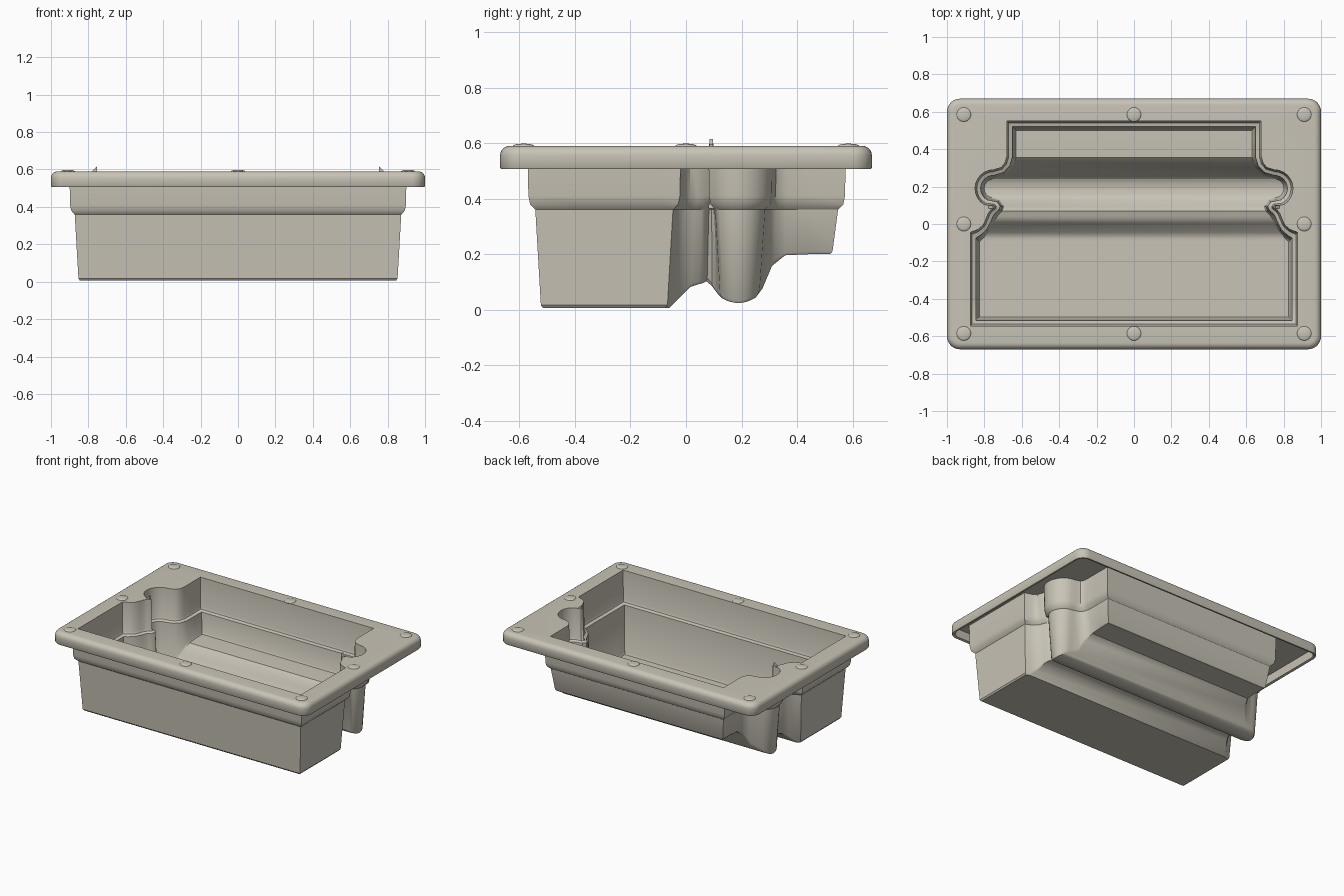
import bpy, bmesh, math
from mathutils import Vector

if "Cube" in bpy.data.objects:
    bpy.data.objects.remove(bpy.data.objects["Cube"])

plastic = bpy.data.materials.new("warm_grey_plastic")
plastic.diffuse_color = (0.58, 0.55, 0.47, 1)
plastic.use_nodes = True
plastic.node_tree.nodes["Principled BSDF"].inputs["Base Color"].default_value = plastic.diffuse_color

# Right half of the cavity outline, front to back: x, y, inward direction
half = [(.875, -.545, -1, 1), (.875, -.4, -1, 0), (.875, -.15, -1, 0), (.875, -.1, -1, -.3),
        (.875, -.045, -1, -1), (.835, -.03, -.5, -1), (.805, -.005, -.6, -.8),
        (.79, .03, -.85, -.5), (.78, .055, -.9, -.4), (.765, .075, -.85, -.5),
        (.75, .083, -.9, -.3), (.745, .092, -1, .1), (.755, .1, -.8, .6)]
for a in range(-60, 91, 15):                      # round side lobe
    c, s = math.cos(math.radians(a)), math.sin(math.radians(a))
    half.append((.75 + .1 * c, .19 + .1 * s, -c, -s))
half += [(.71, .302, -.4, -.9), (.69, .325, -.85, -.5), (.68, .36, -1, -.1),
         (.68, .45, -1, 0), (.68, .55, -1, -1)]

# Floor height along y
floor = [(-1, .006), (-.06, .006), (-.04, .02), (-.01, .065), (.02, .085), (.06, .095),
         (.085, .108), (.1, .07), (.13, .04), (.16, .027), (.19, .023), (.22, .028), (.25, .042),
         (.275, .075), (.3, .14), (.32, .175), (.35, .195), (.4, .2), (1, .2)]


def floor_z(y):
    for (y0, z0), (y1, z1) in zip(floor, floor[1:]):
        if y <= y1:
            return z0 + (z1 - z0) * (y - y0) / (y1 - y0)


bm = bmesh.new()


def cavity_ring(d, z):
    """Closed outline moved inward by d; z may be a function of (y)."""
    pts = []
    for x, y, nx, ny in half:
        px, py = x + nx * d, y + ny * d
        pts.append((px, py, z(py) if callable(z) else z))
    pts += [(-x, y, zz) for x, y, zz in reversed(pts)]
    return [bm.verts.new(p) for p in pts]


def rounded_ring(inset, z):
    r, pts = .07 - inset, []
    for k, (sx, sy) in enumerate(((1, 1), (-1, 1), (-1, -1), (1, -1))):
        for j in range(9):
            a = math.pi / 2 * (k + j / 8)
            pts.append((sx * .93 + r * math.cos(a), sy * .60 + r * math.sin(a), z))
    return [bm.verts.new(p) for p in pts]


def loft(rings):
    for a, b in zip(rings, rings[1:]):
        n = len(a)
        for i in range(n):
            j = (i + 1) % n
            bm.faces.new((a[i], a[j], b[j], b[i]))


def cap_floor(ring):
    n = len(ring)
    for i in range(n // 2 - 1):
        bm.faces.new((ring[i], ring[i + 1], ring[n - 2 - i], ring[n - 1 - i]))


def plate(a, b):
    edges = []
    for r in (a, b):
        for i in range(len(r)):
            v, w = r[i], r[(i + 1) % len(r)]
            edges.append(bm.edges.get((v, w)) or bm.edges.new((v, w)))
    bmesh.ops.triangle_fill(bm, edges=edges, use_beauty=True)


# Inner skin: upper wall, ledge, tapered lower wall, shaped floor
inner = [cavity_ring(d, z) for d, z in ((0, .59), (.004, .385), (.01, .37), (.03, .362))]
inner += [cavity_ring(.042, lambda y: floor_z(y) + .026),
          cavity_ring(.049, lambda y: floor_z(y) + .016)]
loft(inner)
cap_floor(inner[-1])

# Outer skin
outer = [cavity_ring(d, z) for d, z in ((-.026, .57), (-.023, .41), (-.017, .38), (.002, .36))]
outer += [cavity_ring(.022, lambda y: floor_z(y) + .01), cavity_ring(.03, floor_z)]
loft(outer)
cap_floor(outer[-1])

# Rim with rounded shoulder and hollow skirt
rim = [rounded_ring(.02, .57), rounded_ring(.02, .51), rounded_ring(.004, .506), rounded_ring(0, .512)]
for j in range(7):
    a = math.pi / 2 * j / 6
    rim.append(rounded_ring(.035 * (1 - math.cos(a)), .555 + .035 * math.sin(a)))
loft(rim)
plate(rim[-1], inner[0])
plate(rim[0], outer[0])


def finish(name, bmesh_data, angle=35):
    bmesh.ops.recalc_face_normals(bmesh_data, faces=bmesh_data.faces[:])
    me = bpy.data.meshes.new(name)
    bmesh_data.to_mesh(me)
    bmesh_data.free()
    me.materials.append(plastic)
    ob = bpy.data.objects.new(name, me)
    bpy.context.collection.objects.link(ob)
    bpy.ops.object.select_all(action='DESELECT')
    ob.select_set(True)
    bpy.context.view_layer.objects.active = ob
    bpy.ops.object.shade_smooth_by_angle(angle=math.radians(angle))
    return ob


finish("tray", bm)

# Low round studs on the rim
for x, y in [(sx * .91, sy * .585) for sx in (-1, 0, 1) for sy in (-1, 0, 1) if sx or sy]:
    b = bmesh.new()
    bmesh.ops.create_uvsphere(b, u_segments=24, v_segments=12, radius=1)
    for v in b.verts:
        v.co = Vector((v.co.x * .038 + x, v.co.y * .038 + y, v.co.z * .008 + .59))
    finish("rim_stud", b)

# Thin pointed fins at the side notches
for s in (-1, 1):
    b = bmesh.new()
    bmesh.ops.create_cube(b, size=1)
    for v in b.verts:
        top = v.co.z > 0
        z = (.615 if v.co.x < 0 else .595) if top else .365
        v.co = Vector((s * (.766 + v.co.x * .022), .091 + v.co.y * (.014 if top else .02), z))
    finish("notch_fin", b)
